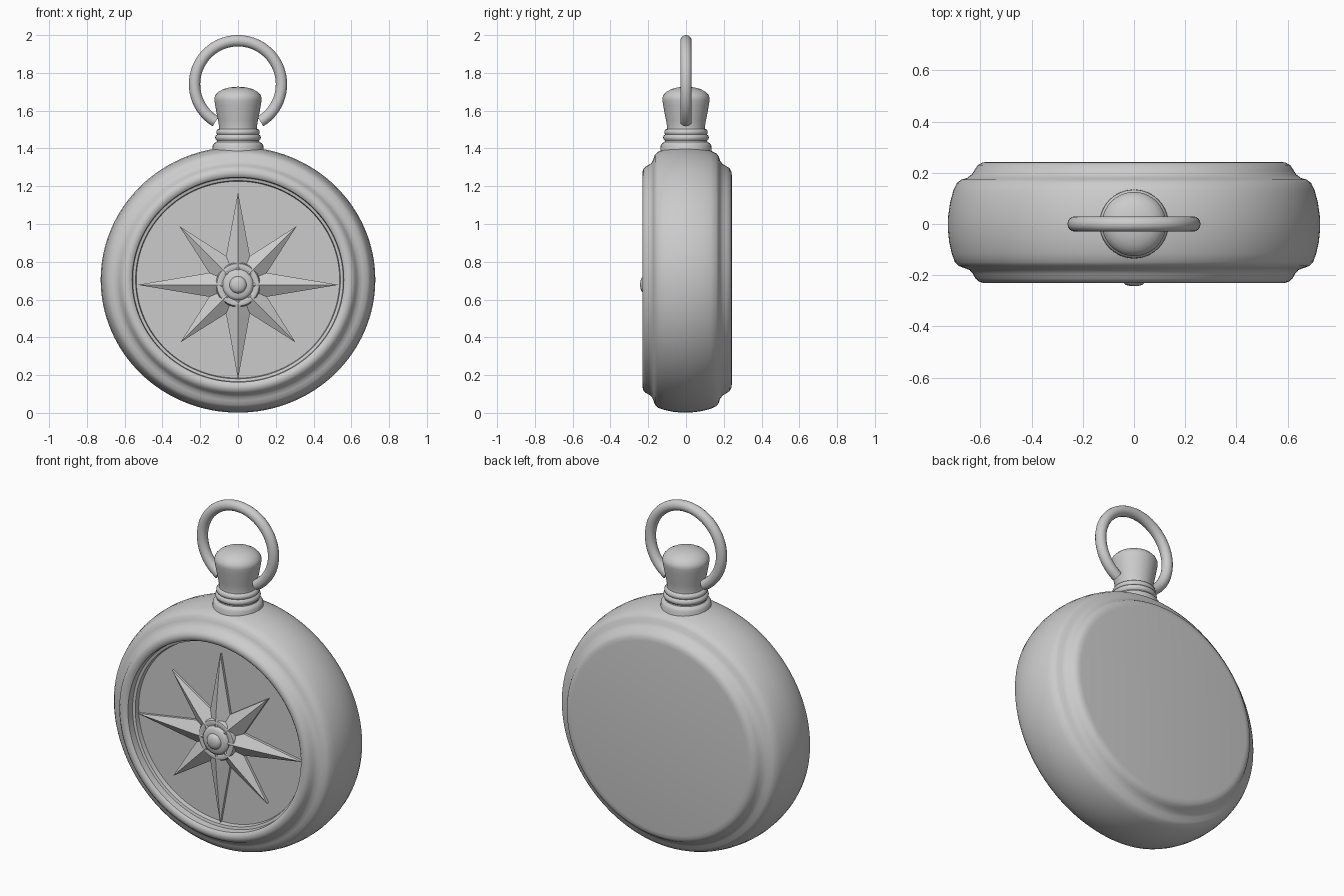
import bpy, bmesh
from math import sin, cos, pi, radians

if "Cube" in bpy.data.objects:
    bpy.data.objects.remove(bpy.data.objects["Cube"])

CASE_Z = 0.705    # centre height of the case
HUB_Z = 0.678     # centre height of the compass rose
SQUASH = 0.968    # case is very slightly lower than wide


def finish(name, bm, angle=40):
    bmesh.ops.remove_doubles(bm, verts=bm.verts, dist=1e-5)
    bmesh.ops.recalc_face_normals(bm, faces=bm.faces)
    me = bpy.data.meshes.new(name)
    bm.to_mesh(me)
    bm.free()
    ob = bpy.data.objects.new(name, me)
    bpy.context.collection.objects.link(ob)
    bpy.ops.object.select_all(action='DESELECT')
    ob.select_set(True)
    bpy.context.view_layer.objects.active = ob
    bpy.ops.object.shade_smooth_by_angle(angle=radians(angle))
    return ob


def lathe(name, profile, place, n=96):
    """Spin (radius, height) points; place(x, y, h) maps them to the world."""
    bm = bmesh.new()
    rings = []
    for r, h in profile:
        if r == 0:
            rings.append([bm.verts.new(place(0, 0, h))] * n)
        else:
            rings.append([bm.verts.new(place(r * cos(2 * pi * i / n), r * sin(2 * pi * i / n), h))
                          for i in range(n)])
    for a, b in zip(rings, rings[1:]):
        for i in range(n):
            j = (i + 1) % n
            bm.faces.new(list(dict.fromkeys((a[i], a[j], b[j], b[i]))))
    return finish(name, bm)


def case_place(u, v, h):
    return (u, h, CASE_Z + v * SQUASH)


def hub_place(u, v, h):
    return (u, h, HUB_Z + v)


def upright(u, v, h):
    return (u, v, h)


# Case: flat back, bulging side band, stepped bezel and recessed dial
lathe("case", [
    (0, 0.243), (0.57, 0.243), (0.592, 0.240), (0.61, 0.230), (0.622, 0.212),
    (0.634, 0.193), (0.652, 0.180), (0.675, 0.173), (0.692, 0.160), (0.706, 0.130),
    (0.718, 0.085), (0.726, 0.03), (0.727, -0.02), (0.722, -0.07), (0.712, -0.115),
    (0.700, -0.148), (0.685, -0.164), (0.662, -0.172), (0.642, -0.180), (0.629, -0.195),
    (0.619, -0.213), (0.606, -0.225), (0.590, -0.230), (0.572, -0.228), (0.560, -0.218),
    (0.557, -0.180), (0.542, -0.176), (0.538, -0.150), (0, -0.150)], case_place, 128)

# Compass rose: eight ridged rays
bm = bmesh.new()
tips = [0.533, 0.44, 0.49, 0.44, 0.533, 0.43, 0.50, 0.43]
BASE, VALLEY = -0.146, 0.165
EDGE = -0.165
centre = bm.verts.new(hub_place(0, 0, -0.215))


def polar(r, a, y):
    return bm.verts.new(hub_place(r * cos(a), r * sin(a), y))


outline, floor = [], []
for i in range(16):
    a = i * pi / 8
    r = VALLEY if i % 2 else tips[i // 2]
    outline.append(polar(r, a, EDGE))
    floor.append(polar(r, a, BASE))
ridges = [polar(0.165, i * pi / 4, -0.203) for i in range(8)]
for i in range(8):
    tip, left, right = outline[2 * i], outline[2 * i + 1], outline[2 * i - 1]
    bm.faces.new((tip, left, ridges[i]))
    bm.faces.new((tip, ridges[i], right))
    bm.faces.new((ridges[i], left, centre))
    bm.faces.new((ridges[i], centre, right))
for i in range(16):
    j = (i + 1) % 16
    bm.faces.new((outline[i], floor[i], floor[j], outline[j]))
bm.faces.new(floor)
finish("compass_rose", bm, 30)

# Hub: stepped disc with a small knob
lathe("rose_hub", [
    (0, -0.15), (0.118, -0.15), (0.118, -0.192), (0.112, -0.203), (0.10, -0.207),
    (0.088, -0.203), (0.082, -0.202), (0.078, -0.212), (0.066, -0.219), (0.045, -0.222),
    (0.041, -0.230), (0.032, -0.238), (0.016, -0.242), (0, -0.243)], hub_place, 48)

# Neck and winding crown
lathe("neck_and_crown", [
    (0, 1.36), (0.135, 1.36), (0.134, 1.415), (0.126, 1.428), (0.113, 1.435), (0.112, 1.441),
    (0.119, 1.448), (0.121, 1.458), (0.118, 1.468), (0.110, 1.474), (0.114, 1.480),
    (0.115, 1.489), (0.110, 1.499), (0.101, 1.504), (0.101, 1.52), (0.106, 1.55),
    (0.114, 1.59), (0.121, 1.63), (0.125, 1.655), (0.125, 1.668), (0.119, 1.683),
    (0.103, 1.700), (0.078, 1.714), (0.045, 1.723), (0, 1.727)], upright, 64)

# Hanging bow: open ring whose rounded ends press into the crown
bm = bmesh.new()
N, M, R, TUBE = 80, 16, 0.230, 0.030
rings = []
for i in range(N + 1):
    a = radians(-59 + 298 * i / N)
    rings.append([bm.verts.new(((R + TUBE * cos(2 * pi * k / M)) * cos(a),
                                TUBE * sin(2 * pi * k / M),
                                1.74 + (R + TUBE * cos(2 * pi * k / M)) * sin(a)))
                  for k in range(M)])
for a, b in zip(rings, rings[1:]):
    for k in range(M):
        l = (k + 1) % M
        bm.faces.new((a[k], a[l], b[l], b[k]))
bm.faces.new(rings[0])
bm.faces.new(rings[-1])
finish("hanging_bow", bm)
